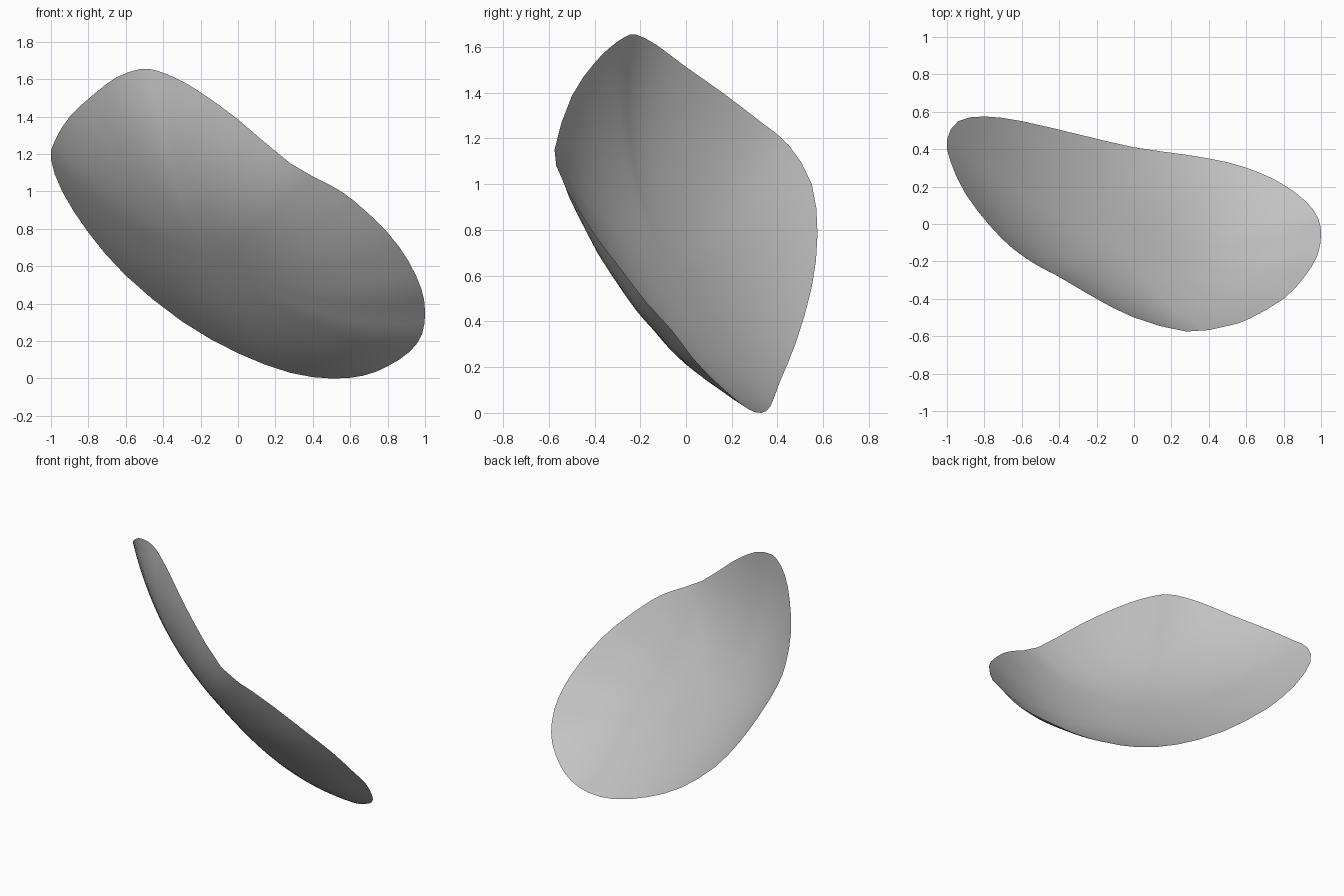
import bpy
import bmesh
from mathutils import Vector

# Remove the default object
default_cube = bpy.data.objects.get("Cube")
if default_cube:
    bpy.data.objects.remove(default_cube, do_unlink=True)

# Outer edge of the curved petal, traced once around
RIM = [Vector(p) for p in (
    (-1, .45, 1.17), (-.98, .33, 1.27), (-.9, .16, 1.4), (-.77, -.01, 1.52),
    (-.65, -.13, 1.61), (-.52, -.22, 1.655), (-.43, -.265, 1.645), (-.32, -.33, 1.6),
    (-.2, -.4, 1.53), (0, -.5, 1.385), (.28, -.575, 1.15), (.5, -.545, 1.03),
    (.62, -.505, .95), (.8, -.4, .78), (.91, -.285, .63), (.98, -.17, .48),
    (1, -.06, .36), (.985, .03, .24), (.92, .12, .145), (.8, .21, .065),
    (.67, .275, .015), (.5, .33, 0), (.28, .37, .03), (0, .41, .135),
    (-.3, .48, .305), (-.6, .55, .55), (-.8, .575, .78), (-.94, .55, 1))]

FACING = Vector((.46, .64, .61)).normalized()          # direction the hollow side faces
CENTRE = Vector((-.02, .08, .75)) - FACING * .22       # deepest point of the hollow
RINGS = 14


def smooth_loop(points):
    """Add a rounded halfway point between each pair of edge points."""
    loop = []
    for i, b in enumerate(points):
        a, c, d = points[i - 1], points[(i + 1) % len(points)], points[(i + 2) % len(points)]
        loop += [b, ((b + c) * 9 - a - d) / 16]
    return loop


def petal_point(edge_point, t):
    """Point between the centre and the edge, sunk to make a rounded bowl."""
    height = (edge_point - CENTRE).dot(FACING)
    curl = 2.5 + .4 * edge_point.x                     # the rim curls up more on the left
    return CENTRE.lerp(edge_point, t) - FACING * height * (t - t ** curl)


def make_material(name, colour):
    material = bpy.data.materials.new(name)
    material.use_nodes = True
    material.diffuse_color = colour
    shader = material.node_tree.nodes["Principled BSDF"]
    shader.inputs["Base Color"].default_value = colour
    return material


# Curved petal: rings of points around the hollow, joined by faces
edge_loop = smooth_loop(RIM)
count = len(edge_loop)
bm = bmesh.new()
hub = bm.verts.new(CENTRE)
previous = None
for ring_number in range(1, RINGS + 1):
    ring = [bm.verts.new(petal_point(p, ring_number / RINGS)) for p in edge_loop]
    for i in range(count):
        j = (i + 1) % count
        if previous is None:
            bm.faces.new((hub, ring[i], ring[j]))
        else:
            bm.faces.new((previous[i], ring[i], ring[j], previous[j]))
    previous = ring

# Turn every face toward the hollow side and shade it smooth
for face in bm.faces:
    face.normal_update()
    if face.normal.dot(FACING) < 0:
        face.normal_flip()
    face.smooth = True

mesh = bpy.data.meshes.new("curved_petal")
bm.to_mesh(mesh)
bm.free()
mesh.materials.append(make_material("plain grey", (.55, .55, .55, 1)))
petal = bpy.data.objects.new("curved_petal", mesh)
bpy.context.scene.collection.objects.link(petal)
